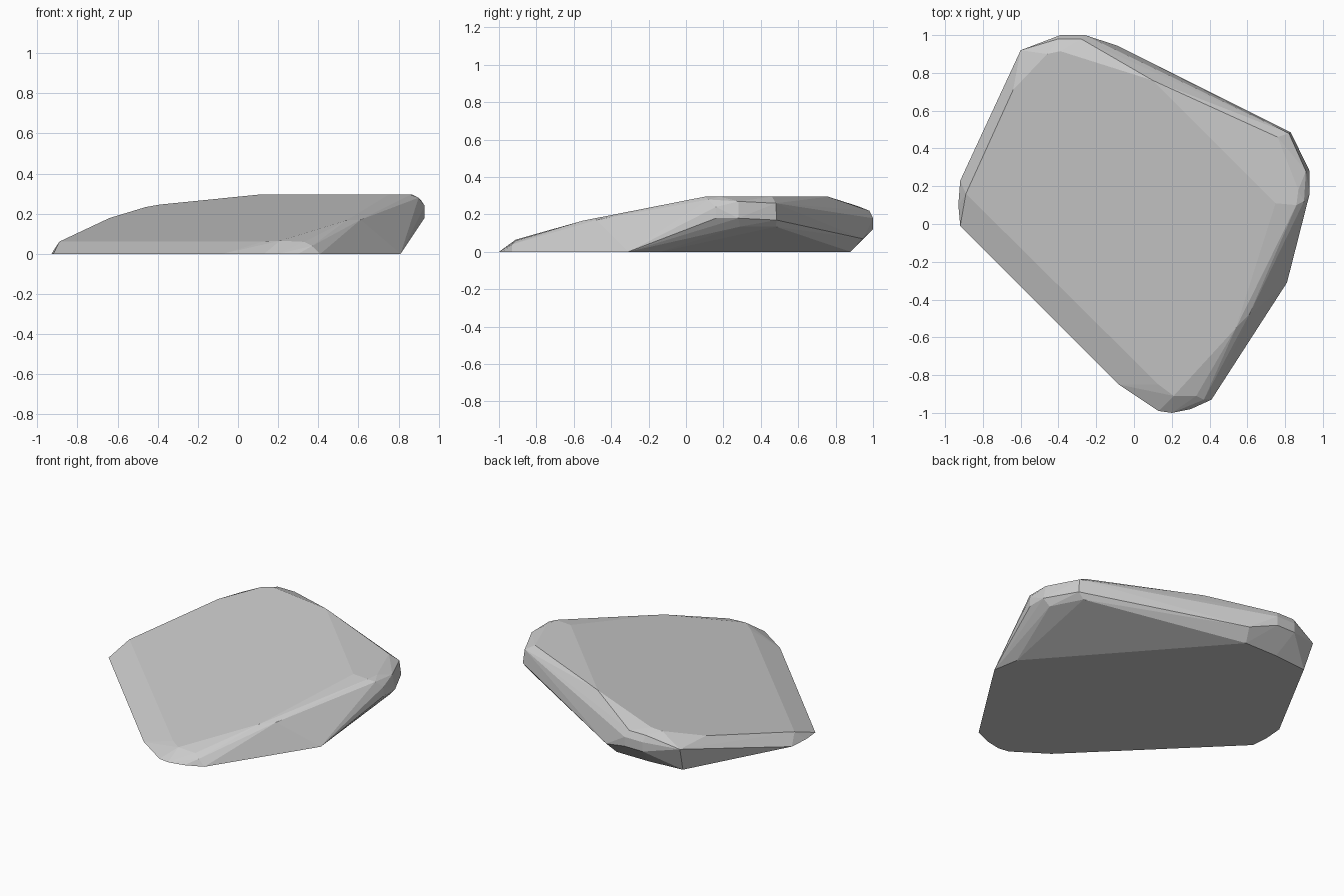
import bpy, bmesh

# Footprint on the ground (x, y), z = 0
base = [(-0.92, -0.01), (-0.93, 0.1), (-0.92, 0.23), (-0.58, 0.86), (-0.35, 0.88),
        (-0.12, 0.88), (0.78, -0.14), (0.81, -0.31), (0.41, -0.93), (0.3, -0.98),
        (0.2, -1.0), (0.13, -0.99), (-0.08, -0.85)]

# Flat plateau (x, y)
plateau_z = 0.295
plateau = [(0.1, 0.76), (0.75, 0.11), (0.86, 0.1), (0.87, 0.18), (0.76, 0.46)]

# Corners of the sloping top, which falls along x + y away from the plateau
slope = [(-0.89, 0.16), (-0.64, 0.71), (-0.46, 0.9), (-0.39, 0.915),
         (0.54, -0.55), (0.21, -0.91), (0.13, -0.85)]

# Bevelled rim corners (x, y, z)
rim = [(-0.6, 0.92, 0.16),
       (-0.4, 0.98, 0.22), (-0.28, 0.98, 0.22),
       (-0.39, 1.0, 0.18), (-0.26, 1.0, 0.18), (-0.39, 1.0, 0.12), (-0.26, 1.0, 0.12),
       (-0.09, 0.945, 0.07),
       (0.82, 0.48, 0.26), (0.83, 0.485, 0.17), (0.79, 0.48, 0.135),
       (0.89, 0.29, 0.135), (0.91, 0.28, 0.27), (0.93, 0.28, 0.18),
       (0.93, 0.16, 0.18), (0.93, 0.16, 0.24), (0.9, 0.12, 0.28),
       (0.61, -0.48, 0.17), (0.33, -0.91, 0.06), (0.37, -0.93, 0.04)]

points = [(x, y, 0) for x, y in base]
points += [(x, y, plateau_z) for x, y in plateau]
points += [(x, y, plateau_z - 0.147 * (0.86 - x - y)) for x, y in slope]
points += rim

# Faceted stone: convex hull of the corners
bm = bmesh.new()
for p in points:
    bm.verts.new(p)
hull = bmesh.ops.convex_hull(bm, input=bm.verts[:])
loose = [v for v in bm.verts if not v.link_faces]
bmesh.ops.delete(bm, geom=loose, context='VERTS')
bmesh.ops.dissolve_limit(bm, angle_limit=0.02, verts=bm.verts[:], edges=bm.edges[:])
bmesh.ops.recalc_face_normals(bm, faces=bm.faces[:])

mesh = bpy.data.meshes.new("flat_stone")
bm.to_mesh(mesh)
bm.free()
stone = bpy.data.objects.new("flat_stone", mesh)
bpy.context.collection.objects.link(stone)
